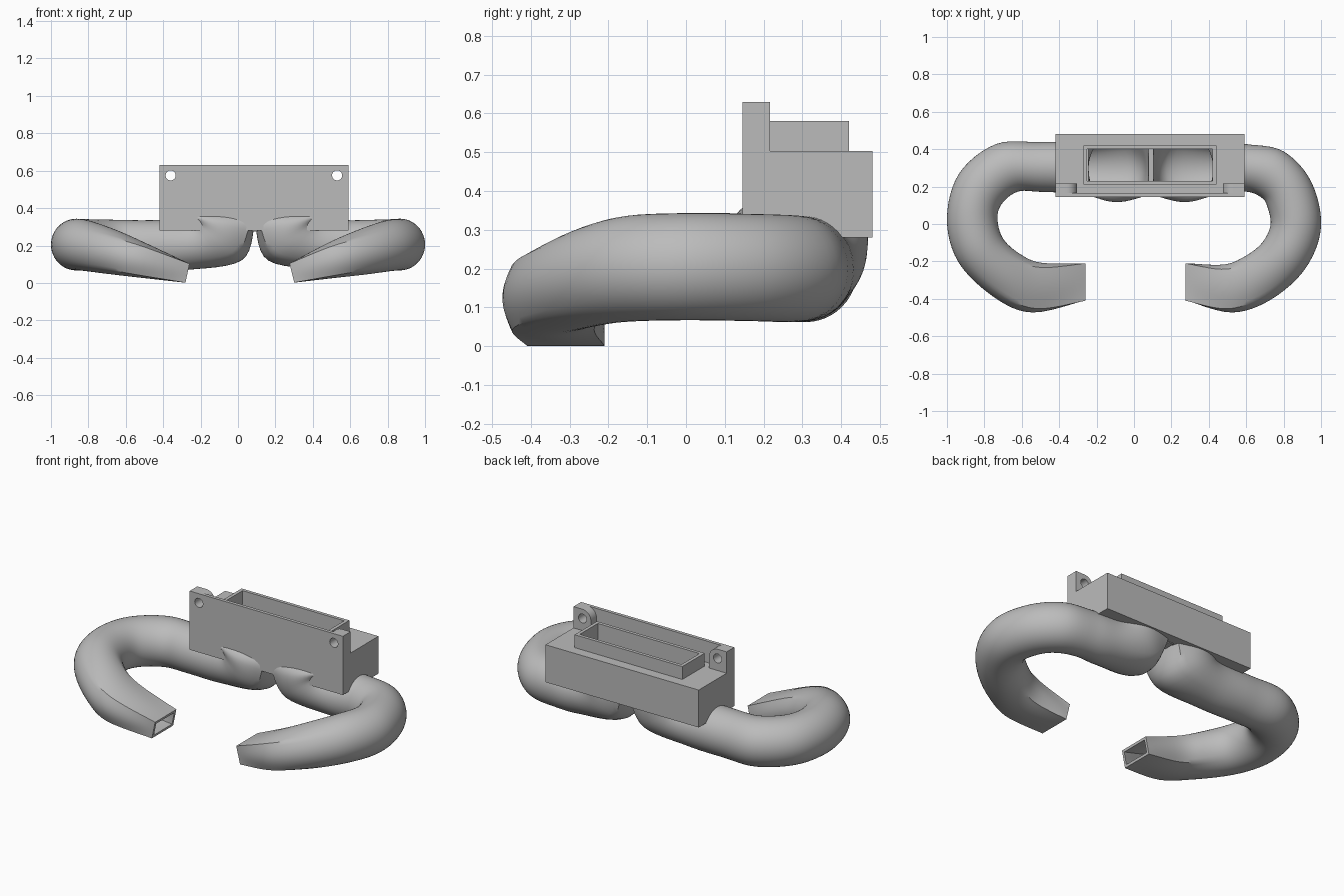
import bpy, bmesh
from math import sin, cos, pi, radians
from mathutils import Vector

default = bpy.data.objects.get("Cube")
if default:
    bpy.data.objects.remove(default, do_unlink=True)

grey = bpy.data.materials.new("plain grey")
grey.use_nodes = True
grey.diffuse_color = (0.5, 0.5, 0.5, 1)
grey.node_tree.nodes["Principled BSDF"].inputs["Base Color"].default_value = (0.5, 0.5, 0.5, 1)


def make_object(name, bm):
    bmesh.ops.recalc_face_normals(bm, faces=bm.faces)
    mesh = bpy.data.meshes.new(name)
    bm.to_mesh(mesh)
    bm.free()
    mesh.materials.append(grey)
    obj = bpy.data.objects.new(name, mesh)
    bpy.context.collection.objects.link(obj)
    return obj


def activate(obj):
    bpy.ops.object.select_all(action='DESELECT')
    obj.select_set(True)
    bpy.context.view_layer.objects.active = obj


def smooth(obj):
    activate(obj)
    bpy.ops.object.shade_smooth_by_angle(angle=radians(35))


def box(name, low, high):
    bm = bmesh.new()
    bmesh.ops.create_cube(bm, size=1)
    for v in bm.verts:
        v.co = [l + (c + 0.5) * (h - l) for c, l, h in zip(v.co, low, high)]
    return make_object(name, bm)


def prism(name, outline, y0, y1):
    """Extrude an x-z outline along y."""
    bm = bmesh.new()
    face = bm.faces.new([bm.verts.new((x, y0, z)) for x, z in outline])
    moved = bmesh.ops.extrude_face_region(bm, geom=[face])["geom"]
    for v in moved:
        if isinstance(v, bmesh.types.BMVert):
            v.co.y = y1
    return make_object(name, bm)


def cut(obj, cutter):
    mod = obj.modifiers.new("cut", 'BOOLEAN')
    mod.object = cutter
    mod.operation = 'DIFFERENCE'
    mod.solver = 'EXACT'
    activate(obj)
    bpy.ops.object.modifier_apply(modifier=mod.name)


# Mount: hollow block, collar, front plate and two screw lugs
LEFT, RIGHT, MID = -0.42, 0.59, 0.085
block = box("mount_block", (LEFT, 0.145, 0.28), (RIGHT, 0.48, 0.503))
collar = box("inlet_collar", (-0.27, 0.21, 0.49), (0.44, 0.42, 0.58))
plate = box("front_plate", (LEFT, 0.145, 0.49), (RIGHT, 0.165, 0.63))
opening = box("opening_cutter", (-0.25, 0.23, 0.2), (0.42, 0.4, 0.7))
for part in (block, collar):
    cut(part, opening)
bpy.data.objects.remove(opening)

for name, edge, way in (("right_lug", LEFT, 1), ("left_lug", RIGHT, -1)):
    cx, cz, r = edge + way * 0.06, 0.575, 0.055
    arc = [(cx + way * r * sin(a), cz + r * cos(a))
           for a in (i * pi / 16 for i in range(9))]
    lug = prism(name, [(edge, 0.49), (edge, 0.63)] + arc + [(cx + way * r, 0.49)], 0.165, 0.217)
    hole = prism("hole_cutter", [(cx + 0.027 * cos(i * pi / 12), cz + 0.027 * sin(i * pi / 12))
                                 for i in range(24)], 0.1, 0.3)
    cut(plate, hole)
    cut(lug, hole)
    bpy.data.objects.remove(hole)
    smooth(lug)
smooth(plate)

box("flow_divider", (MID - 0.01, 0.2, 0.275), (MID + 0.02, 0.42, 0.39))

# Ducts: sections are x, y, z, yaw, pitch, half width, half height, squareness
COUNT, STEPS, WALL = 48, 6, 0.015
elbow = [(-0.083, 0.313, 0.4, 180, -90, 0.102, 0.175, 1),
         (-0.085, 0.295, 0.33, 180, -80, 0.17, 0.175, 0.5),
         (-0.12, 0.295, 0.235, 180, -50, 0.17, 0.18, 0.1),
         (-0.27, 0.3, 0.205, 180, 0, 0.14, 0.135, 0)]
right_arm = [(-0.5, 0.305, 0.2, 180, 0, 0.133, 0.135, 0),
             (-0.68, 0.3, 0.2, 205, 0, 0.14, 0.138, 0),
             (-0.82, 0.19, 0.203, 235, 0, 0.14, 0.138, 0),
             (-0.865, 0.03, 0.205, 270, 0, 0.135, 0.138, 0),
             (-0.82, -0.14, 0.2, 298, -3, 0.135, 0.135, 0),
             (-0.68, -0.275, 0.167, 330, -8, 0.135, 0.12, 0.1),
             (-0.52, -0.34, 0.123, 350, -11, 0.135, 0.095, 0.4),
             (-0.27, -0.31, 0.052, 360, -12, 0.1, 0.052, 1)]
left_arm = [(-0.6, 0.3, 0.2, 180, 0, 0.127, 0.135, 0),
            (-0.74, 0.265, 0.2, 205, 0, 0.137, 0.138, 0),
            (-0.83, 0.16, 0.203, 240, 0, 0.135, 0.138, 0),
            (-0.865, -0.01, 0.205, 272, 0, 0.135, 0.138, 0),
            (-0.8, -0.17, 0.197, 300, -3, 0.135, 0.135, 0),
            (-0.66, -0.29, 0.163, 328, -8, 0.135, 0.12, 0.1),
            (-0.5, -0.345, 0.12, 350, -11, 0.13, 0.095, 0.4),
            (-0.288, -0.31, 0.053, 360, -14, 0.1, 0.053, 1)]


def section(station, inset):
    x, y, z, yaw, pitch, w, h, square = station
    yaw, pitch = radians(yaw), radians(pitch)
    ahead = Vector((cos(yaw) * cos(pitch), sin(yaw) * cos(pitch), sin(pitch)))
    side = Vector((-sin(yaw), cos(yaw), 0))
    up = ahead.cross(side)
    ring = []
    for i in range(COUNT):
        c, s = cos(2 * pi * i / COUNT), sin(2 * pi * i / COUNT)
        k = 1 - square + square / max(abs(c), abs(s))
        ring.append(Vector((x, y, z)) + side * c * k * (w - inset) + up * s * k * (h - inset))
    return ring


def blend(a, b, c, d, t):
    return 0.5 * (2 * b + (c - a) * t + (2 * a - 5 * b + 4 * c - d) * t * t
                  + (3 * b - a - 3 * c + d) * t ** 3)


def loft(stations, inset):
    keys = [section(s, inset) for s in stations]
    keys = [keys[0]] + keys + [keys[-1]]
    rings = []
    for n in range(1, len(keys) - 2):
        for j in range(STEPS):
            rings.append([blend(*p, j / STEPS) for p in zip(*keys[n - 1:n + 3])])
    return rings + [keys[-1]]


def duct(name, stations, mirror):
    # Outer skin out to the nozzle, then inner skin back to the inlet
    rings = loft(stations, 0) + loft(stations, WALL)[::-1]
    bm = bmesh.new()
    loops = [[bm.verts.new((mirror * p.x, p.y, p.z)) for p in ring] for ring in rings]
    for a, b in zip(loops, loops[1:] + loops[:1]):
        for i in range(COUNT):
            j = (i + 1) % COUNT
            bm.faces.new((a[i], a[j], b[j], b[i]))
    smooth(make_object(name, bm))


duct("right_duct", elbow + right_arm, 1)
shifted = [(s[0] - 2 * MID - 0.01,) + s[1:] for s in elbow]
duct("left_duct", shifted + left_arm, -1)
